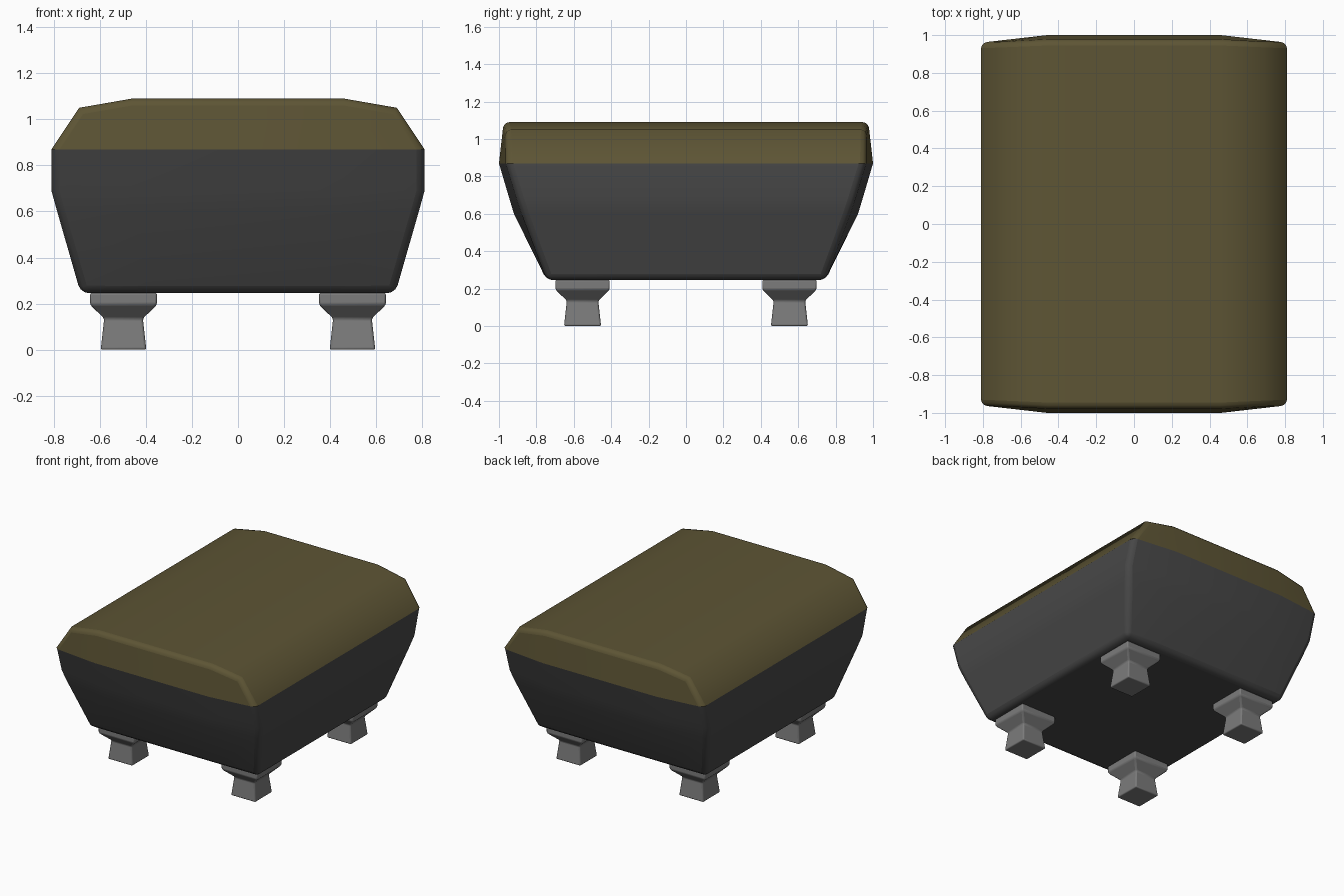
import bpy, math

if "Cube" in bpy.data.objects:
    bpy.data.objects.remove(bpy.data.objects["Cube"])


def material(name, rgb):
    m = bpy.data.materials.new(name)
    m.diffuse_color = (*rgb, 1)
    m.use_nodes = True
    m.node_tree.nodes["Principled BSDF"].inputs["Base Color"].default_value = m.diffuse_color
    return m


def ring(hx, cy, z, mx, my, mz):
    # eight-sided plan: corners at (hx, cy, z), bulged ends at (mx, my, mz)
    return [(hx, -cy, z), (hx, cy, z), (mx, my, mz), (-mx, my, mz),
            (-hx, cy, z), (-hx, -cy, z), (-mx, -my, mz), (mx, -my, mz)]


def loft(name, rings, caps, mat):
    # caps: polygons given as (ring number, indices in that ring)
    n = len(rings[0])
    verts = [v for r in rings for v in r]
    faces = [(k * n + i, k * n + (i + 1) % n, (k + 1) * n + (i + 1) % n, (k + 1) * n + i)
             for k in range(len(rings) - 1) for i in range(n)]
    faces += [[k * n + i for i in idx] for k, idx in caps]
    me = bpy.data.meshes.new(name)
    me.from_pydata(verts, [], faces)
    me.materials.append(mat)
    ob = bpy.data.objects.new(name, me)
    bpy.context.collection.objects.link(ob)
    return ob


def finish(ob, width, angle, weighted=None):
    me = ob.data
    bev = ob.modifiers.new("round", 'BEVEL')
    bev.width, bev.segments = width, 3
    bev.limit_method = 'ANGLE'
    bev.angle_limit = math.radians(20)
    if weighted:
        bev.limit_method = 'WEIGHT'
        att = me.attributes.new("bevel_weight_edge", 'FLOAT', 'EDGE')
        for e in me.edges:
            a, b = e.vertices
            att.data[e.index].value = 1.0 if weighted(min(a, b), max(a, b)) else 0.0
    bpy.ops.object.select_all(action='DESELECT')
    ob.select_set(True)
    bpy.context.view_layer.objects.active = ob
    bpy.ops.object.shade_smooth_by_angle(angle=math.radians(angle))
    # keep the bevel ahead of any smoothing modifier
    ob.modifiers.move(ob.modifiers.find("round"), 0)


CORNERS = (0, 1, 4, 5)
olive = material("olive", (0.11, 0.09, 0.035))
dark = material("dark_grey", (0.065, 0.065, 0.065))
grey = material("grey", (0.2, 0.2, 0.2))

# tapered lower body, rounded on its corners and bottom rim
seam = ring(0.81, 0.96, 0.87, 0.46, 1.0, 0.87)
body = loft("body", [
    ring(0.683, 0.745, 0.245, 0.39, 0.745, 0.245),
    ring(0.785, 0.875, 0.60, 0.445, 0.92, 0.60),
    ring(0.81, 0.905, 0.69, 0.46, 0.947, 0.69),
    seam], [(0, range(7, -1, -1))], dark)
finish(body, 0.035, 50, lambda a, b: b < 8 or (b - a == 8 and a % 8 in CORNERS))

# crowned cushion, rounded along its end edges
cushion = loft("cushion", [seam, ring(0.69, 0.965, 1.05, 0.46, 0.975, 1.09)],
               [(1, (0, 1, 2, 7)), (1, (7, 2, 3, 6)), (1, (6, 3, 4, 5))], olive)
top_ends = {(9, 10), (10, 11), (11, 12), (13, 14), (14, 15), (8, 15)}
finish(cushion, 0.03, 50,
       lambda a, b: (a, b) in top_ends or (b - a == 8 and a in CORNERS))

# four square feet with flared pads
PROFILE = [(0.0, 0.099), (0.135, 0.084), (0.195, 0.145), (0.247, 0.145)]
for sx, side in ((-1, "left"), (1, "right")):
    for sy, end in ((-1, "front"), (1, "back")):
        cx, cy = 0.497 * sx, 0.553 * sy
        rings = [[(cx + h * i, cy + h * j, z)
                  for i, j in ((-1, -1), (1, -1), (1, 1), (-1, 1))] for z, h in PROFILE]
        leg = loft(f"{end}_{side}_leg", rings,
                   [(0, (3, 2, 1, 0)), (3, (0, 1, 2, 3))], grey)
        finish(leg, 0.009, 40)
